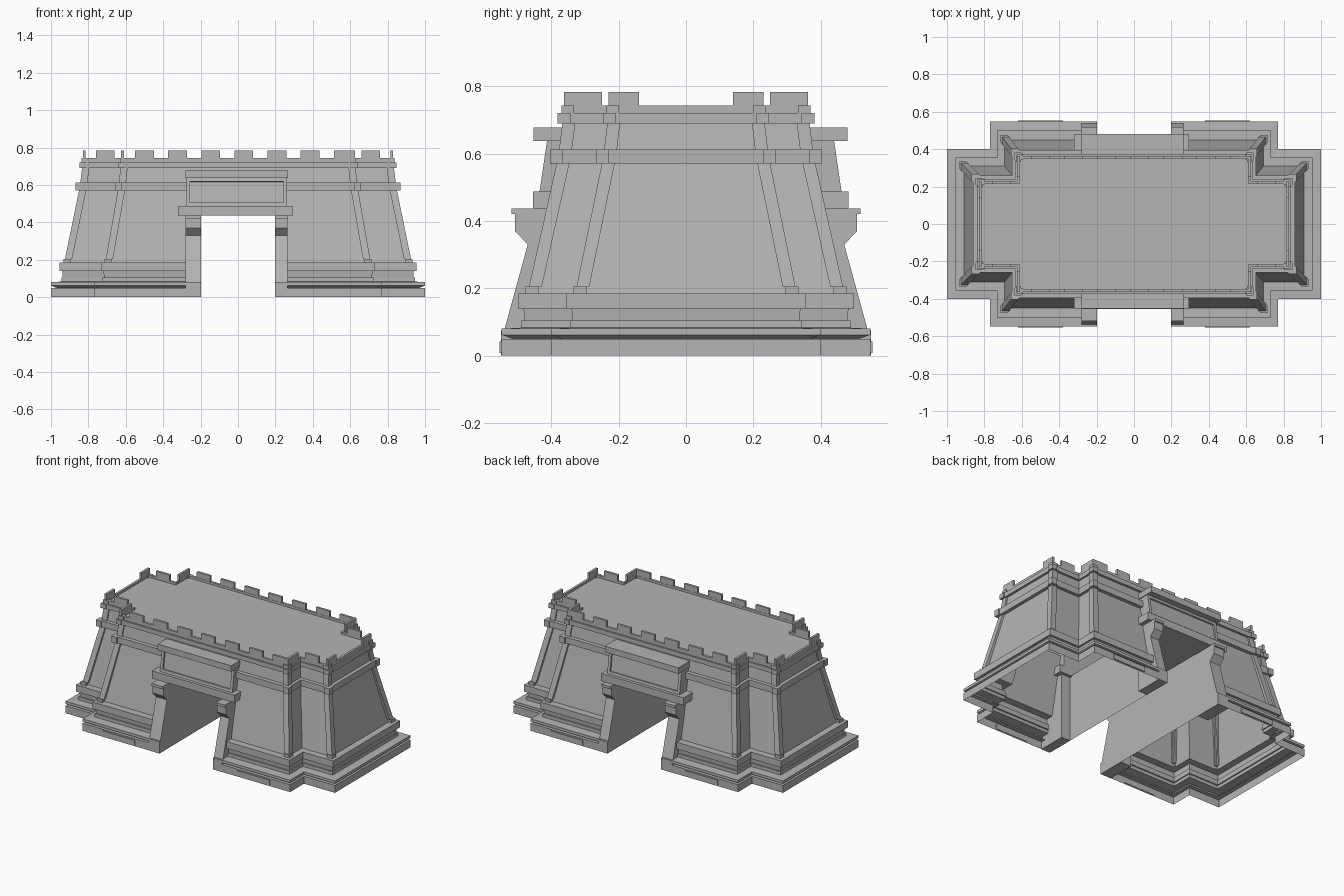
import bpy, bmesh

if "Cube" in bpy.data.objects:
    bpy.data.objects.remove(bpy.data.objects["Cube"], do_unlink=True)

stone = bpy.data.materials.new("grey_stone")
stone.use_nodes = True
GREY = (0.46, 0.46, 0.46, 1)
stone.diffuse_color = GREY
stone.node_tree.nodes["Principled BSDF"].inputs["Base Color"].default_value = GREY


def finish(name, bm):
    bmesh.ops.recalc_face_normals(bm, faces=bm.faces)
    mesh = bpy.data.meshes.new(name)
    bm.to_mesh(mesh)
    bm.free()
    mesh.materials.append(stone)
    obj = bpy.data.objects.new(name, mesh)
    bpy.context.collection.objects.link(obj)
    return obj


def loft(name, rings, bottom=True, top=True):
    """Skin a stack of closed rings, with optional caps."""
    bm = bmesh.new()
    loops = [[bm.verts.new(p) for p in ring] for ring in rings]
    for a, b in zip(loops, loops[1:]):
        n = len(a)
        for i in range(n):
            j = (i + 1) % n
            bm.faces.new((a[i], a[j], b[j], b[i]))
    if bottom:
        bm.faces.new(loops[0][::-1])
    if top:
        bm.faces.new(loops[-1])
    return finish(name, bm)


def box(name, x0, x1, y0, y1, z0, z1):
    ring = [(x0, y0), (x1, y0), (x1, y1), (x0, y1)]
    return loft(name, [[(x, y, z) for x, y in ring] for z in (z0, z1)])


def plan(d):
    """Half sizes of the cross-shaped plan, drawn in by d."""
    return 1 - d, 0.40 - d, 0.77 - 0.85 * d, 0.548 - 1.09 * d


def half_ring(z, d, side):
    x1, y1, x2, y2 = plan(d)
    right = [(0.2, -y2), (x2, -y2), (x2, -y1), (x1, -y1)]
    pts = right + [(x, -y) for x, y in reversed(right)]
    return [(side * x, y, z) for x, y in pts]


def full_ring(z, d):
    right = half_ring(z, d, 1)[1:-1]
    return right + [(-x, y, z) for x, y, z in reversed(right)]


SIDES = {"left": 1, "right": -1}
ENDS = {"front": -1, "back": 1}

# Lower walls and stepped plinth, one hollow half each side of the passage
SPLIT = (0.44, 0.138)
lower = [(0, 0), (0.05, 0), (0.05, 0.03), (0.062, 0), (0.08, 0),
         (0.083, 0.055), (0.105, 0.055), (0.105, 0.063), (0.14, 0.06),
         (0.14, 0.045), (0.185, 0.045), (0.185, 0.09), SPLIT]
for label, s in SIDES.items():
    loft(label + "_lower_wall", [half_ring(z, d, s) for z, d in lower], False, False)

# Upper walls, bands and sunken roof
upper = [SPLIT, (0.57, 0.162), (0.57, 0.14), (0.612, 0.14), (0.612, 0.165),
         (0.69, 0.175), (0.69, 0.16), (0.72, 0.16), (0.72, 0.17),
         (0.743, 0.17), (0.743, 0.185), (0.728, 0.185)]
loft("upper_wall_and_roof", [full_ring(z, d) for z, d in upper], False, True)
deep = plan(SPLIT[1])[3]
box("passage_ceiling", -0.2, 0.2, -deep, deep, 0.44, 0.445)

# Corner pilasters with feet and band blocks
pilaster = [(0.185, 0.066), (0.205, 0.066), (0.205, 0.075), (0.57, 0.15),
            (0.57, 0.132), (0.612, 0.132), (0.612, 0.157), (0.69, 0.166),
            (0.69, 0.153), (0.72, 0.153), (0.72, 0.163), (0.743, 0.163)]


def corner_ring(z, d, sx, sy, wing):
    x1, y1, x2, y2 = plan(d)
    cx, cy = (x1, y1) if wing else (x2, y2)
    w, t = 0.038, 0.026
    ell = [(0, 0), (w, 0), (w, t), (t, t), (t, w), (0, w)]
    return [(sx * (cx - a), sy * (cy - b), z) for a, b in ell]


for label, sx in SIDES.items():
    for end, sy in ENDS.items():
        for wing in (False, True):
            kind = "_wing" if wing else "_main"
            loft(end + "_" + label + kind + "_pilaster",
                 [corner_ring(z, d, sx, sy, wing) for z, d in pilaster])

# Battlements
X1, Y1, X2, Y2 = plan(0.17)
T, LOW, HIGH = 0.015, 0.73, 0.783


def merlon_x(name, x, y, sy, w=0.1):
    box(name, x - w / 2, x + w / 2, *sorted((sy * y, sy * (y - T))), LOW, HIGH)


def merlon_y(name, x, sx, y0, y1):
    box(name, *sorted((sx * x, sx * (x - T))), y0, y1, LOW, HIGH)


for end, sy in ENDS.items():
    for i in range(7):
        merlon_x(end + "_merlon", -0.5 + 0.177 * i, Y2, sy)
    for label, sx in SIDES.items():
        merlon_x(end + "_wing_merlon", sx * 0.71, Y1, sy)
        merlon_y(label + "_return_merlon", X2, sx, *sorted((sy * Y2, sy * (Y1 + 0.02))))
        merlon_y(label + "_end_merlon", X1, sx, *sorted((sy * Y1, sy * 0.14)))

# Gateway surrounds, front and back
jamb = [(0, 0.549), (0.075, 0.549), (0.075, 0.54), (0.33, 0.47), (0.37, 0.508),
        (0.42, 0.508), (0.42, 0.518), (0.437, 0.518)]
for end, sy in ENDS.items():
    out = 0.455 if sy < 0 else 0.482

    def slab(name, x0, x1, y, z0, z1):
        return box(end + name, x0, x1, *sorted((sy * y, sy * 0.34)), z0, z1)

    for label, x0, x1 in (("left", 0.199, 0.265), ("right", -0.28, -0.199)):
        loft(end + "_" + label + "_jamb",
             [[(x0, sy * y, z), (x1, sy * y, z), (x1, sy * 0.36, z), (x0, sy * 0.36, z)]
              for z, y in jamb])
    slab("_lintel", -0.32, 0.293, out, 0.437, 0.487)
    slab("_gate_cornice", -0.28, 0.267, out - 0.002, 0.637, 0.677)

    # Leaning tablet with a sunken panel
    rings = [[(-0.275, sy * y, z), (0.262, sy * y, z), (0.262, sy * 0.34, z), (-0.275, sy * 0.34, z)]
             for z, y in ((0.487, out - 0.02), (0.637, out - 0.042))]
    tablet = loft(end + "_gate_tablet", rings)
    bm = bmesh.new()
    bm.from_mesh(tablet.data)
    face = max(bm.faces, key=lambda f: f.normal.y * sy)
    bmesh.ops.inset_region(bm, faces=[face], thickness=0.026)
    bmesh.ops.inset_region(bm, faces=[face], thickness=0.001, depth=-0.01)
    bm.to_mesh(tablet.data)
    bm.free()

    # Plinth plates
    for label, sx in SIDES.items():
        box(end + "_" + label + "_plinth_plate", *sorted((sx * 0.38, sx * 0.62)),
            *sorted((sy * 0.545, sy * 0.554)), 0.008, 0.042)
